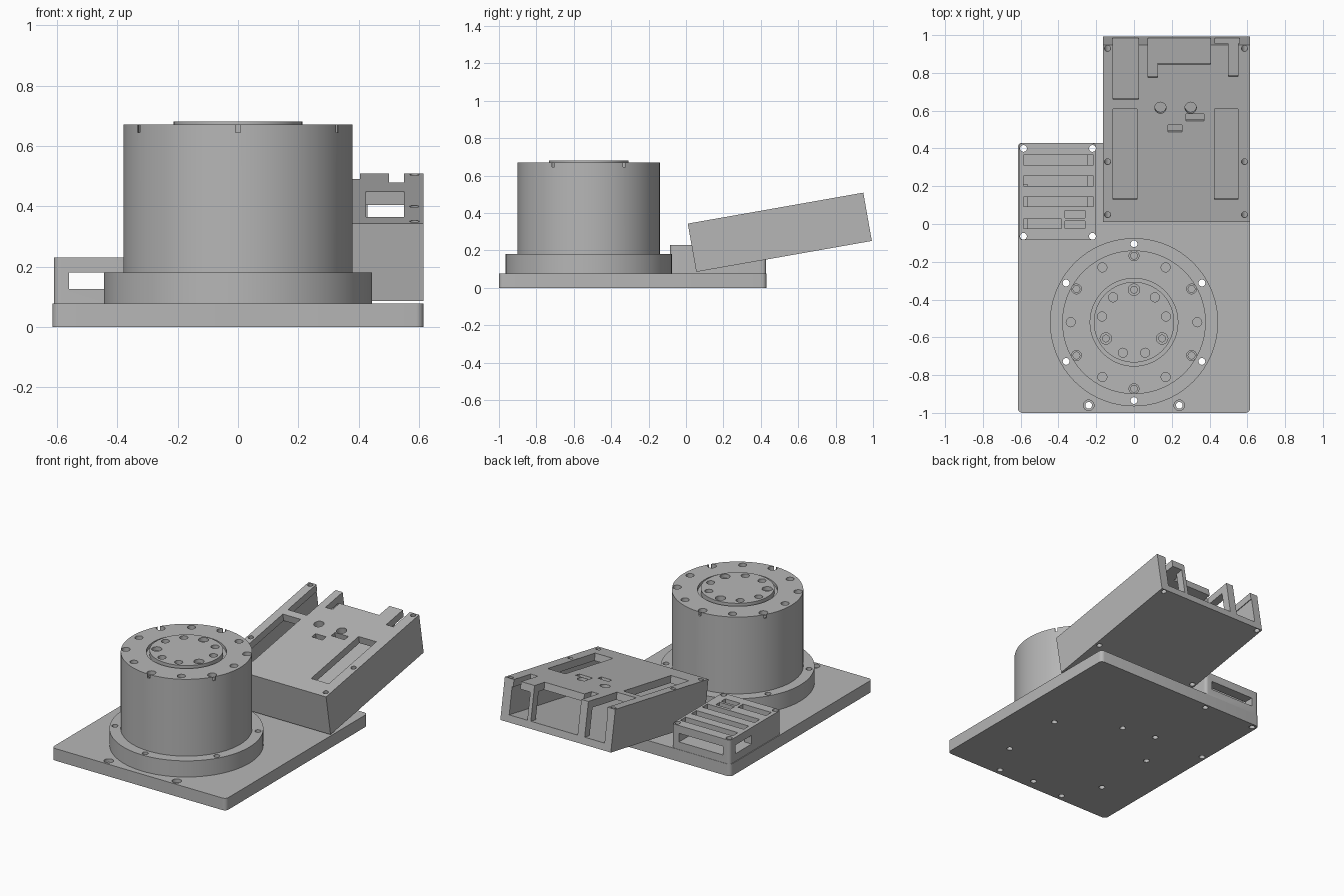
import bpy, bmesh, math
from mathutils import Matrix

cube = bpy.data.objects.get("Cube")
if cube:
    bpy.data.objects.remove(cube, do_unlink=True)

grey = bpy.data.materials.new("machined_grey")
grey.use_nodes = True
grey.diffuse_color = (0.47, 0.47, 0.47, 1)
grey.node_tree.nodes["Principled BSDF"].inputs["Base Color"].default_value = grey.diffuse_color


def add_box(bm, x0, x1, y0, y1, z0, z1):
    m = Matrix.Translation(((x0 + x1) / 2, (y0 + y1) / 2, (z0 + z1) / 2))
    bmesh.ops.create_cube(bm, size=1, matrix=m @ Matrix.Diagonal((x1 - x0, y1 - y0, z1 - z0, 1)))


def add_rod(bm, x, y, r, z0, z1):
    bmesh.ops.create_cone(bm, cap_ends=True, segments=24, radius1=r, radius2=r,
                          depth=z1 - z0, matrix=Matrix.Translation((x, y, (z0 + z1) / 2)))


def make(name, bm):
    bmesh.ops.recalc_face_normals(bm, faces=bm.faces)
    mesh = bpy.data.meshes.new(name)
    bm.to_mesh(mesh)
    bm.free()
    obj = bpy.data.objects.new(name, mesh)
    bpy.context.collection.objects.link(obj)
    return obj


def block(name, *bounds, corner=0):
    bm = bmesh.new()
    add_box(bm, *bounds)
    if corner:
        upright = [e for e in bm.edges if abs(e.verts[0].co.z - e.verts[1].co.z) > 0.01]
        bmesh.ops.bevel(bm, geom=upright, offset=corner, segments=5, affect='EDGES', profile=0.5)
    return make(name, bm)


def lathe(name, profile, y):
    bm = bmesh.new()
    vs = [bm.verts.new((r, 0, z)) for r, z in profile]
    edges = [bm.edges.new(p) for p in zip(vs, vs[1:])]
    bmesh.ops.spin(bm, geom=vs + edges, cent=(0, 0, 0), axis=(0, 0, 1),
                   angle=math.tau, steps=96)
    bmesh.ops.remove_doubles(bm, verts=bm.verts, dist=0.0005)
    bmesh.ops.translate(bm, verts=bm.verts, vec=(0, y, 0))
    return make(name, bm)


def cut(obj, boxes=(), rods=(), notches=()):
    """Subtract separate boxes, upright rods and ready-placed matrices from a part."""
    bm = bmesh.new()
    for b in boxes:
        add_box(bm, *b)
    for r in rods:
        add_rod(bm, *r)
    for m in notches:
        bmesh.ops.create_cube(bm, size=1, matrix=m)
    cutter = make("cutter", bm)
    cutter.hide_render = True
    mod = obj.modifiers.new("cut", 'BOOLEAN')
    mod.operation, mod.solver, mod.object = 'DIFFERENCE', 'EXACT', cutter
    bpy.context.view_layer.update()
    result = obj.evaluated_get(bpy.context.evaluated_depsgraph_get())
    mesh = bpy.data.meshes.new_from_object(result)
    obj.modifiers.clear()
    obj.data = mesh
    bpy.data.objects.remove(cutter, do_unlink=True)


CY = -0.52


def ring(radius, start, step, count):
    angles = [math.radians(start + step * i) for i in range(count)]
    return [(radius * math.cos(a), CY + radius * math.sin(a)) for a in angles]


# Base plate with through holes
flange_holes = ring(0.415, 30, 60, 6)
box_holes = [(x, y) for x in (-0.585, -0.22) for y in (-0.065, 0.4)]
front_holes = [(-0.24, -0.96), (0.24, -0.96)]
plate = block("base_plate", -0.615, 0.615, -1, 0.43, 0, 0.077, corner=0.025)
cut(plate, rods=[(x, y, 0.018, -0.1, 0.2) for x, y in flange_holes + box_holes + front_holes])
cut(plate, rods=[(x, y, 0.028, 0.055, 0.2) for x, y in front_holes])

# Mounting flange
flange = lathe("mounting_flange", [(0, 0.077), (0.445, 0.077), (0.445, 0.18), (0, 0.18)], CY)
cut(flange, rods=[(x, y, 0.018, 0, 0.3) for x, y in flange_holes])

# Round housing with a raised hub and a ring groove
housing = lathe("round_housing", [(0, 0.18), (0.38, 0.18), (0.38, 0.67), (0.232, 0.67),
                                  (0.232, 0.65), (0.213, 0.65), (0.213, 0.68), (0, 0.68)], CY)
outer = ring(0.352, 30, 60, 6)
inner = ring(0.172, 90, 120, 3)
plain = ring(0.335, 0, 60, 6)
hub = ring(0.172, 130, 120, 3) + ring(0.172, 170, 120, 3)
cut(housing, rods=[(x, y, 0.026, 0.645, 0.8) for x, y in outer]
    + [(x, y, 0.03, 0.655, 0.8) for x, y in inner]
    + [(x, y, 0.024, 0.62, 0.8) for x, y in plain + hub])
cut(housing, rods=[(x, y, 0.018, 0.58, 0.8) for x, y in outer + inner])
cut(housing, notches=[Matrix.Translation((0, CY, 0.7))
                      @ Matrix.Rotation(math.radians(30 + 60 * i), 4, 'Z')
                      @ Matrix.Translation((0.38, 0, 0))
                      @ Matrix.Diagonal((0.04, 0.016, 0.11, 1)) for i in range(6)])

# Small slotted box
small = block("slotted_box", -0.61, -0.2, -0.085, 0.428, 0.077, 0.23, corner=0.02)
cut(small, boxes=[(-0.56, -0.25, -0.2, 0.6, 0.125, 0.18)])
cut(small, boxes=[(-0.7, -0.4, 0.21, 0.37, 0.125, 0.18)])
cut(small, boxes=[(-0.585, -0.215, y, y + 0.052, 0.17, 0.3) for y in (0.092, 0.202, 0.312)]
    + [(-0.585, -0.385, -0.025, 0.027, 0.17, 0.3)]
    + [(-0.365, -0.26, y, y + 0.04, 0.17, 0.3) for y in (-0.025, 0.032)])
cut(small, rods=[(x, y, 0.018, 0, 0.3) for x, y in box_holes])

# Tilted case, built flat and then raised on its front edge
L, H, LID = 0.953, 0.262, 0.045
X0, X1 = -0.165, 0.615
screws = [(x, y) for x in (-0.14, 0.585) for y in (0.04, 0.325, 0.934)]
lid = block("case_lid", X0, X1, 0, L, 0, LID)
cut(lid, rods=[(x, y, 0.016, -0.1, 0.2) for x, y in screws])

case = block("case_shell", X0, X1, 0, L, LID, H)
cut(case, boxes=[(-0.115, 0.558, 0.06, 1.1, 0, H - 0.046)])
cut(case, boxes=[
    (-0.11, 0.025, 0.66, 1.1, 0.1, 0.4),        # wide back slot
    (0.075, 0.405, 0.848, 1.1, 0.1, 0.4),       # connector opening
    (0.5, 0.55, 0.782, 1.1, 0.1, 0.4),          # narrow back slot
    (-0.11, 0.015, 0.122, 0.609, 0.1, 0.4),     # long windows
    (0.425, 0.55, 0.122, 0.609, 0.1, 0.4),
    (0.18, 0.255, 0.485, 0.523, 0.1, 0.4),      # button windows
    (0.275, 0.37, 0.545, 0.583, 0.1, 0.4)],
    rods=[(x, 0.615, 0.03, 0.1, 0.4) for x in (0.14, 0.3)])
cut(case, boxes=[(0.075, 0.125, 0.777, 0.9, 0.1, 0.4)])
cut(case, rods=[(x, y, 0.016, 0, 0.4) for x, y in screws])

# Legs holding the open back of the case
legs = [block(f"back_leg_{i + 1}", a, b, L - 0.05, L, LID, H - 0.046)
        for i, (a, b) in enumerate([(0.025, 0.075), (0.405, 0.43)])]

tilt = Matrix.Translation((0, 0.055, 0.085)) @ Matrix.Rotation(math.radians(10), 4, 'X')
for part in [lid, case] + legs:
    part.data.transform(tilt)

# Finish
for part in [plate, flange, housing, small, lid, case] + legs:
    part.data.materials.clear()
    part.data.materials.append(grey)
    bpy.ops.object.select_all(action='DESELECT')
    part.select_set(True)
    bpy.context.view_layer.objects.active = part
    bpy.ops.object.shade_smooth_by_angle(angle=math.radians(30))
